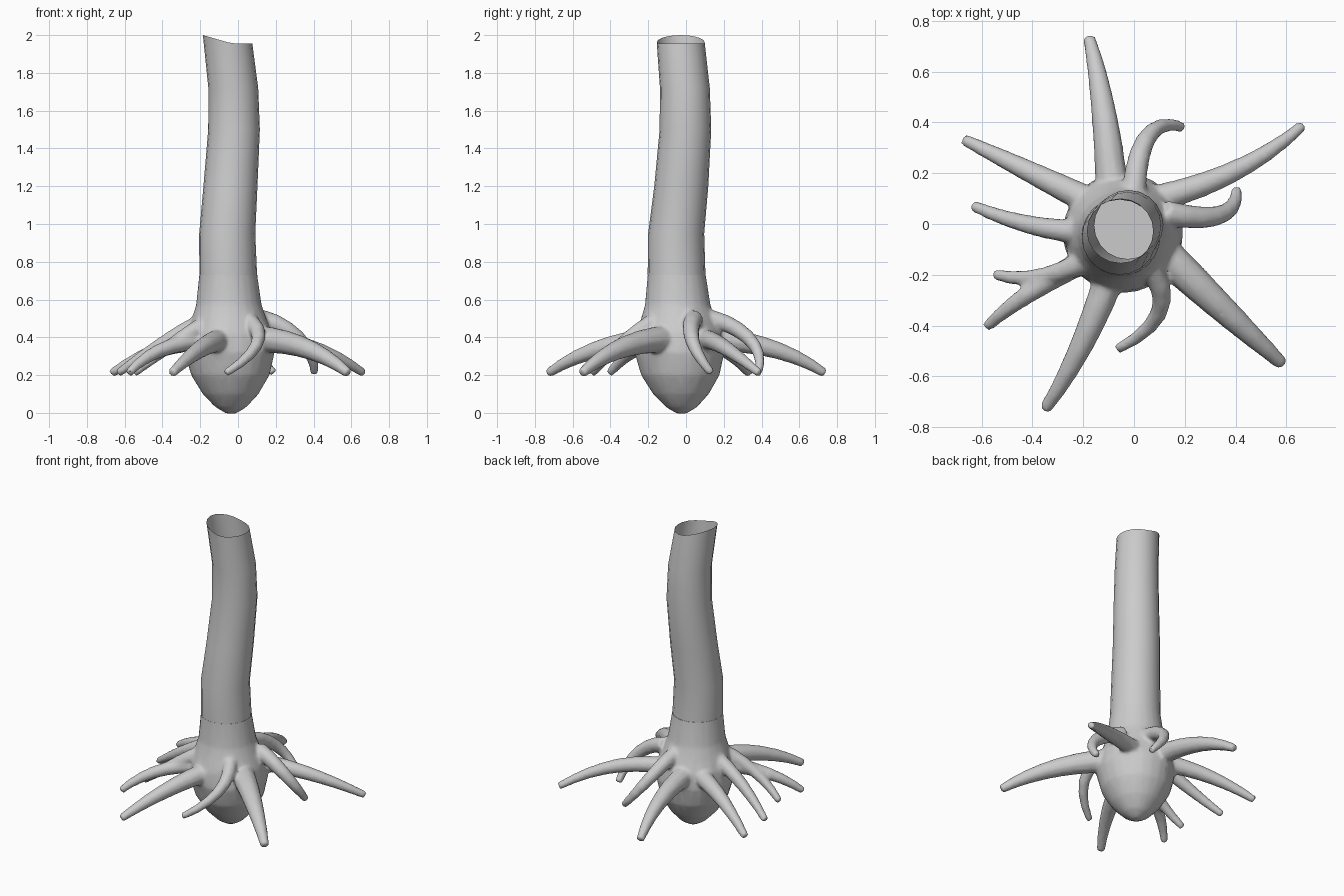
import bpy, bmesh, math
from mathutils import Vector

if "Cube" in bpy.data.objects:
    bpy.data.objects.remove(bpy.data.objects["Cube"])


def loft(bm, pts, radii, sides, level=False, caps=True):
    """Sweep a circle along pts; level keeps every ring horizontal."""
    rings = []
    for i, (p, r) in enumerate(zip(pts, radii)):
        if level:
            u, v = Vector((1, 0, 0)), Vector((0, 1, 0))
        else:
            t = (pts[min(i + 1, len(pts) - 1)] - pts[max(i - 1, 0)]).normalized()
            u = Vector((0, 0, 1)).cross(t).normalized()
            v = t.cross(u)
        rings.append([bm.verts.new(p + r * (math.cos(a) * u + math.sin(a) * v))
                      for a in (math.tau * k / sides for k in range(sides))])
    for a, b in zip(rings, rings[1:]):
        for k in range(sides):
            n = (k + 1) % sides
            bm.faces.new((a[k], a[n], b[n], b[k]))
    if caps:
        bm.faces.new(rings[0][::-1])
        bm.faces.new(rings[-1])
    return rings


def make_object(name, bm):
    me = bpy.data.meshes.new(name)
    bm.to_mesh(me)
    bm.free()
    ob = bpy.data.objects.new(name, me)
    bpy.context.collection.objects.link(ob)
    return ob


def smooth(ob):
    bpy.ops.object.select_all(action='DESELECT')
    ob.select_set(True)
    bpy.context.view_layer.objects.active = ob
    bpy.ops.object.shade_smooth_by_angle(angle=math.radians(50))


def root_path(angle, cx, cy, tx, ty, z0, power, steps=7):
    """Curve from the bulb at an angle, bending past (cx, cy) and drooping to the tip."""
    a = math.radians(angle)
    start, bend, tip = Vector((math.cos(a), math.sin(a))) * .13, Vector((cx, cy)), Vector((tx, ty))
    path = []
    for i in range(steps + 1):
        s = i / steps
        p = start * (1 - s) ** 2 + bend * 2 * s * (1 - s) + tip * s * s
        path.append(Vector((p.x, p.y, z0 - (z0 - .21) * s ** power)))
    return path


# Trunk: open bent tube, tapering evenly, with a slanted broken rim
bm = bmesh.new()
trunk = [Vector(p) for p in ((-.052, -.05, .73), (-.057, -.052, .95), (-.04, -.025, 1.2),
                             (-.021, -.003, 1.5), (-.025, -.006, 1.72), (-.051, -.028, 1.955))]
rings = loft(bm, trunk, [.153 - .0213 * (p.z - .73) for p in trunk], 20, True, False)
for v in rings[-1]:
    lift = max(0, -.03 - v.co.x) / .148
    v.co.z += .045 * lift
    v.co.x -= .008 * lift
smooth(make_object("trunk", bm))

# Root bulb: height and radius, pointed below and flaring into the trunk
bm = bmesh.new()
bulb = [(-.004, .025), (.03, .082), (.1, .148), (.2, .208), (.32, .238),
        (.42, .226), (.5, .197), (.57, .174), (.73, .154), (.82, .152)]
loft(bm, [Vector((-.037 - .02 * z, -.023 - .036 * z, z)) for z, r in bulb],
     [r for z, r in bulb], 24, True)

# Roots: start angle, bend x y, tip x y, base radius
low_roots = [(130, -.11, .48, -.177, .735, .066), (50, .43, .18, .665, .388, .054),
             (-45, .38, -.365, .585, -.552, .074), (-120, -.18, -.48, -.35, -.73, .065),
             (-135, -.435, -.262, -.58, -.405, .052), (152, -.4, .2, -.67, .333, .059)]
high_roots = [(90, .02, .44, .19, .382, .048), (20, .41, -.02, .405, .135, .05),
              (-78, .23, -.345, -.065, -.493, .047), (-140, -.325, -.26, -.55, -.198, .05),
              (-166, -.38, -.04, -.635, .072, .052)]
for group, z0, power in ((low_roots, .39, 1.9), (high_roots, .5, 1.25)):
    for *shape, r in group:
        path = root_path(*shape, z0, power)
        n = len(path) - 1
        loft(bm, path, [r + (.012 + .2 * r - r) * (i / n) ** 1.3 for i in range(n + 1)], 10)
bmesh.ops.recalc_face_normals(bm, faces=bm.faces)
source = make_object("root_base_source", bm)

# Fuse bulb and roots into one blended skin
m = source.modifiers.new("fuse", 'REMESH')
m.mode = 'VOXEL'
m.voxel_size = .011
m = source.modifiers.new("blend", 'SMOOTH')
m.factor, m.iterations = .5, 6
m = source.modifiers.new("thin", 'DECIMATE')
m.ratio = .3
dg = bpy.context.evaluated_depsgraph_get()
bm = bmesh.new()
bm.from_mesh(source.evaluated_get(dg).to_mesh())
bpy.data.objects.remove(source)

# Cut level where the trunk begins, closing the base with a flat floor
cut = bmesh.ops.bisect_plane(bm, geom=bm.verts[:] + bm.edges[:] + bm.faces[:],
                             plane_co=(0, 0, .73), plane_no=(0, 0, 1), clear_outer=True)
bmesh.ops.holes_fill(bm, edges=[e for e in cut["geom_cut"] if isinstance(e, bmesh.types.BMEdge)])
smooth(make_object("root_base", bm))
